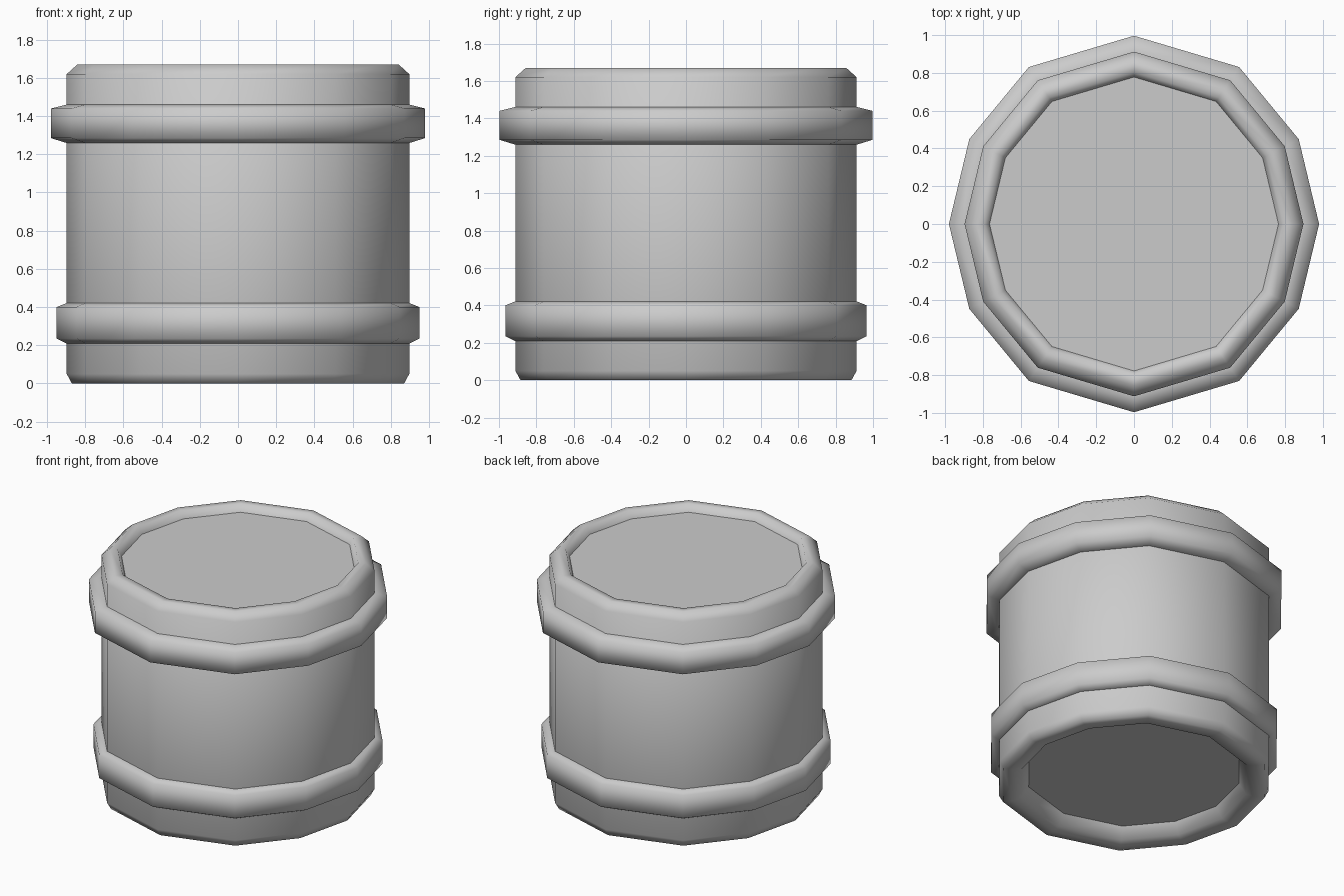
import bpy, bmesh, math

if "Cube" in bpy.data.objects:
    bpy.data.objects.remove(bpy.data.objects["Cube"])

# Slightly irregular 12-sided outline, mirrored from one quarter
quarter = [(1.0, 0.0), (0.89, 0.458), (0.568, 0.848), (0.0, 1.017)]
half = quarter + [(-x, y) for x, y in reversed(quarter[:-1])]
OUTLINE = half + [(x, -y) for x, y in reversed(half[1:-1])]


def loft(name, profile, closed=False, cap=False):
    """Sweep a (radius, height) profile around the outline."""
    bm = bmesh.new()
    rings = [[bm.verts.new((x * r, y * r, z)) for x, y in OUTLINE]
             for r, z in profile]
    pairs = list(zip(rings, rings[1:]))
    if closed:
        pairs.append((rings[-1], rings[0]))
    n = len(OUTLINE)
    for a, b in pairs:
        for i in range(n):
            j = (i + 1) % n
            bm.faces.new((a[i], a[j], b[j], b[i]))
    if cap:
        bm.faces.new(list(reversed(rings[0])))
        bm.faces.new(rings[-1])
    bmesh.ops.recalc_face_normals(bm, faces=bm.faces)
    # keep the recessed end panels flat with a crisp border
    for f in bm.faces:
        f.smooth = len(f.verts) == 4
        if len(f.verts) > 4:
            for e in f.edges:
                e.smooth = False
    mesh = bpy.data.meshes.new(name)
    bm.to_mesh(mesh)
    bm.free()
    obj = bpy.data.objects.new(name, mesh)
    bpy.context.collection.objects.link(obj)
    return obj


# Drum body with rounded rims and recessed ends
loft("barrel_body", [(0.70, 0.085), (0.75, 0.01), (0.81, 0.0), (0.87, 0.0),
                     (0.897, 0.05), (0.897, 1.62), (0.842, 1.67),
                     (0.79, 1.67), (0.765, 1.62)], cap=True)

# Two raised hoops
for name, r, z0, z1 in (("lower_hoop", 0.95, 0.21, 0.42),
                        ("upper_hoop", 0.98, 1.26, 1.46)):
    loft(name, [(0.88, z0), (0.9, z0), (r, z0 + 0.025),
                (r, z1 - 0.02), (0.9, z1), (0.88, z1)], closed=True)
